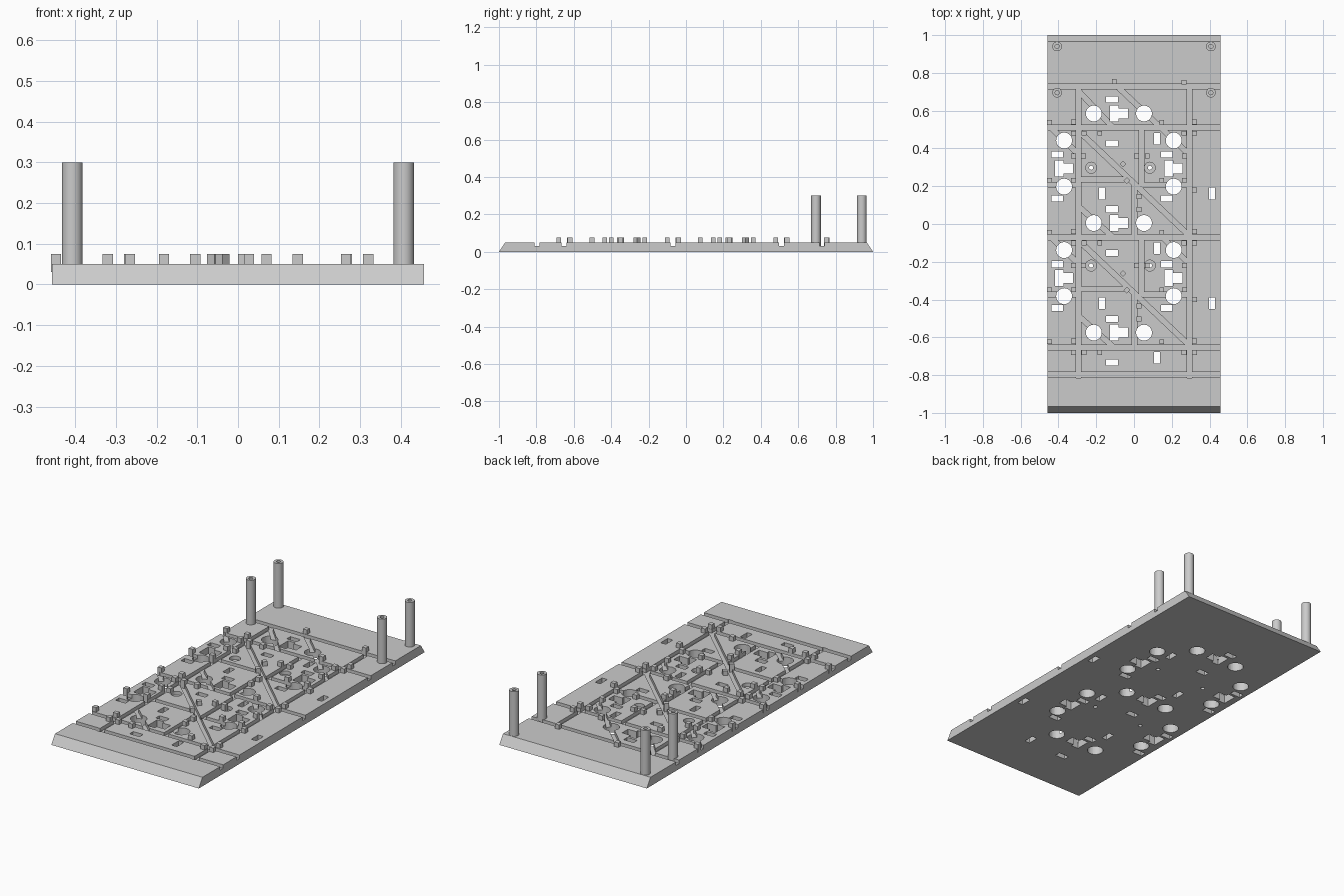
import bpy, bmesh, math
from mathutils import Matrix, Vector

if "Cube" in bpy.data.objects:
    bpy.data.objects.remove(bpy.data.objects["Cube"], do_unlink=True)

grey = bpy.data.materials.new("light grey plastic")
grey.use_nodes = True
grey.diffuse_color = (0.6, 0.6, 0.6, 1)
grey.node_tree.nodes["Principled BSDF"].inputs["Base Color"].default_value = (0.6, 0.6, 0.6, 1)

TOP = 0.05
PITCH = 0.58


def finish(name, bm):
    bmesh.ops.recalc_face_normals(bm, faces=bm.faces)
    mesh = bpy.data.meshes.new(name)
    bm.to_mesh(mesh)
    bm.free()
    mesh.materials.append(grey)
    obj = bpy.data.objects.new(name, mesh)
    bpy.context.collection.objects.link(obj)
    return obj


def prism(bm, points, z0, z1):
    face = bm.faces.new([bm.verts.new((x, y, z0)) for x, y in points])
    out = bmesh.ops.extrude_face_region(bm, geom=[face])
    verts = [g for g in out["geom"] if isinstance(g, bmesh.types.BMVert)]
    bmesh.ops.translate(bm, verts=verts, vec=(0, 0, z1 - z0))


def box(bm, x, y, w, d, z0, z1, angle=0):
    corners = [Matrix.Rotation(angle, 2) @ Vector((sx * w / 2, sy * d / 2))
               for sx, sy in ((-1, -1), (1, -1), (1, 1), (-1, 1))]
    prism(bm, [(x + c.x, y + c.y) for c in corners], z0, z1)


def disc(bm, x, y, r, z0, z1, n=32):
    prism(bm, [(x + r * math.cos(math.tau * i / n), y + r * math.sin(math.tau * i / n))
               for i in range(n)], z0, z1)


def cut(target, bm, name):
    cutter = finish(name, bm)
    cutter.hide_render = True
    mod = target.modifiers.new(name, 'BOOLEAN')
    mod.operation, mod.solver, mod.use_self = 'DIFFERENCE', 'EXACT', True
    mod.object = cutter
    bpy.ops.object.select_all(action='DESELECT')
    bpy.context.view_layer.objects.active = target
    target.select_set(True)
    bpy.ops.object.modifier_apply(modifier=name)
    bpy.data.objects.remove(cutter, do_unlink=True)


# Base plate with sloped front and back ends
bm = bmesh.new()
prism(bm, [(-1, 0), (1, 0), (0.967, TOP), (-0.967, TOP)], -0.457, 0.457)
bmesh.ops.transform(bm, verts=bm.verts, matrix=Matrix(((0, 0, 1, 0), (1, 0, 0, 0), (0, 1, 0, 0), (0, 0, 0, 1))))
plate = finish("base_plate", bm)

# Wire grooves, as start and end points
grooves = [((-0.5, y), (0.5, y)) for y in (0.727, 0.51, -0.07, -0.653, -0.797)]
grooves += [((x, 0.72), (x, -0.815)) for x in (-0.293, 0.293)]
grooves += [((-0.08, 0.72), (0.29, 0.37)), ((-0.29, 0.7), (-0.11, 0.51))]
for s in (0, -PITCH):
    grooves += [((a, b + s), (c, d + s)) for a, b, c, d in (
        (0.04, 0.51, 0.04, 0.2), (0.003, 0.21, 0.003, -0.07),
        (0.04, 0.207, 0.293, 0.207), (-0.293, 0.235, -0.03, 0.235), (-0.5, 0.207, -0.293, 0.207),
        (-0.29, 0.49, 0.29, -0.06), (-0.45, 0.52, -0.3, 0.375), (-0.29, 0.09, -0.11, -0.07))]
grooves.append(((0.15, -0.07), (0.29, -0.21)))
bm = bmesh.new()
for a, b in grooves:
    a, b = Vector(a), Vector(b)
    mid, run = (a + b) / 2, b - a
    box(bm, mid.x, mid.y, run.length, 0.027, 0.03, 0.1, math.atan2(run.y, run.x))
cut(plate, bm, "groove_cutter")

# Openings for each key: socket, two slots and two round holes
keys = [(-0.08, 0.585 - PITCH * i, ((-0.133, 0), (0.133, 0))) for i in range(3)]
keys += [(x, 0.294 - PITCH * i, ((0, 0.148), (0, -0.096))) for x in (-0.37, 0.21) for i in range(2)]
socket = [(-0.048, -0.042), (-0.003, -0.042), (-0.003, -0.026), (0.048, -0.026),
          (0.048, 0.026), (-0.003, 0.026), (-0.003, 0.042), (-0.048, 0.042)]
bm = bmesh.new()
for x, y, holes in keys:
    prism(bm, [(x + px, y + py) for px, py in socket], -0.1, 0.1)
    for dy in (0.073, -0.159):
        box(bm, x - 0.036, y + dy, 0.062, 0.032, -0.1, 0.1)
    for dx, dy in holes:
        disc(bm, x + dx, y + dy, 0.042, -0.1, 0.1)
for x, y, count in ((0.122, 0.452, 3), (-0.17, 0.161, 2), (0.413, 0.161, 2)):
    for i in range(count):
        box(bm, x, y - PITCH * i, 0.032, 0.062, -0.1, 0.1)
screws = [(x, y) for x in (-0.227, 0.084) for y in (0.298, -0.22)]
for x, y in screws:
    disc(bm, x, y, 0.011, -0.1, 0.1, 16)
cut(plate, bm, "opening_cutter")

# Counterbores around the screw holes
bm = bmesh.new()
for x, y in screws:
    disc(bm, x, y, 0.029, 0.03, 0.1)
cut(plate, bm, "counterbore_cutter")

# Small blocks that hold the wires in the grooves
blocks = [(-0.105, 0.755), (0.265, 0.75)]
for i in range(3):
    g = 0.51 - PITCH * i
    blocks += [(sx * x, g + dy) for sx in (-1, 1) for x, dy in ((0.32, 0.03), (0.32, -0.03), (0.265, -0.03))]
    blocks += [(-0.447, g + 0.027), (-0.182, g - 0.03), (0.147, g + 0.027)]
for s in (0, -PITCH):
    blocks += [(x, y + s) for x, y in (
        (0.07, 0.36), (0.013, 0.36), (0.027, 0.146), (0.027, 0.077), (0.147, 0.232), (0.267, 0.232),
        (-0.447, 0.232), (-0.32, 0.232), (-0.32, 0.36), (-0.267, 0.36), (0.267, 0.36), (0.32, 0.18))]
bm = bmesh.new()
for x, y in blocks:
    box(bm, x, y, 0.025, 0.025, TOP - 0.02, 0.075)
for s in (0, -PITCH):
    for x, y in ((-0.058, 0.318), (-0.038, 0.23)):
        box(bm, x, y + s, 0.025, 0.025, TOP - 0.02, 0.075, math.pi / 4)
finish("wire_blocks", bm)

# Four hollow corner posts
for sx, side in ((1, "left"), (-1, "right")):
    for y, end in ((0.94, "back"), (0.695, "front")):
        bm = bmesh.new()
        disc(bm, sx * 0.407, y, 0.0255, 0.03, 0.3)
        post = finish(f"{end}_{side}_post", bm)
        bm = bmesh.new()
        disc(bm, sx * 0.407, y, 0.011, 0.06, 0.4, 16)
        cut(post, bm, "bore_cutter")
        bpy.ops.object.shade_smooth_by_angle(angle=math.radians(30))
